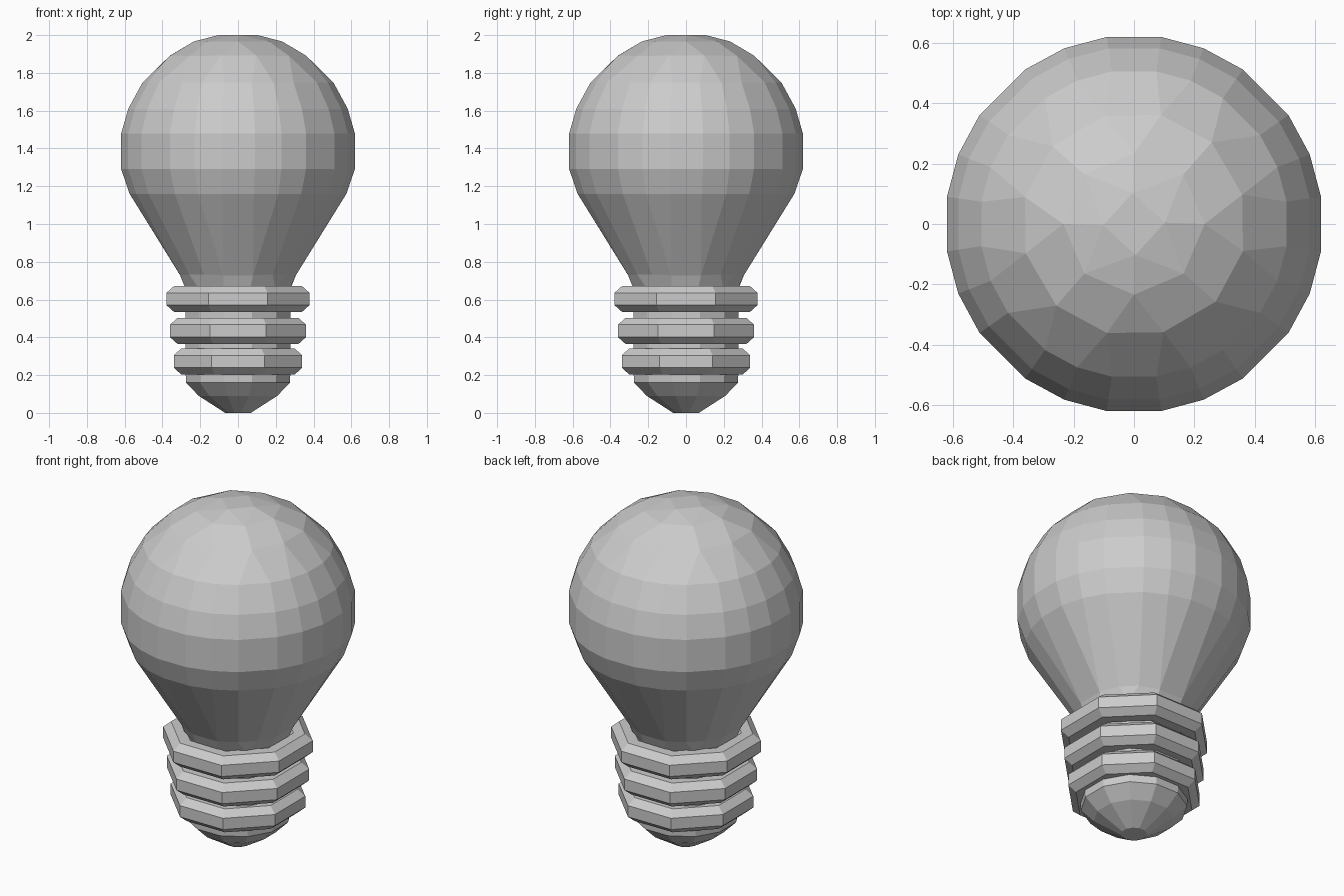
import bpy
import bmesh
from math import cos, sin, radians

if "Cube" in bpy.data.objects:
    bpy.data.objects.remove(bpy.data.objects["Cube"])


def make_object(name, bm):
    bmesh.ops.recalc_face_normals(bm, faces=bm.faces)
    mesh = bpy.data.meshes.new(name)
    bm.to_mesh(mesh)
    bm.free()
    obj = bpy.data.objects.new(name, mesh)
    bpy.context.collection.objects.link(obj)
    return obj


def lathe(name, profile, angles, closed_section=False):
    """Revolve (radius, z) points through the given angles in degrees."""
    bm = bmesh.new()
    rows = [[bm.verts.new((r * cos(radians(a)), r * sin(radians(a)), z))
             for a in angles] for r, z in profile]
    pairs = list(zip(rows, rows[1:]))
    if closed_section:
        pairs.append((rows[-1], rows[0]))
    else:
        bm.faces.new(rows[0])
        bm.faces.new(rows[-1])
    n = len(angles)
    for low, high in pairs:
        for i in range(n):
            j = (i + 1) % n
            bm.faces.new((low[i], low[j], high[j], high[i]))
    return make_object(name, bm)


# Glass bulb: faceted globe tapering to the neck, irregularly reduced facets
bulb_angles = [q + a for q in (0, 90, 180, 270)
               for a in (-35.2, -21.6, -8.3, 8.3, 21.6, 35.2)]
bulb_profile = [(0.285, 0.66), (0.315, 0.73), (0.40, 0.87), (0.58, 1.16),
                (0.625, 1.29), (0.625, 1.48), (0.587, 1.61), (0.51, 1.75),
                (0.37, 1.89), (0.23, 1.965), (0.095, 2.0)]
bulb = lathe("glass_bulb", bulb_profile, bulb_angles)
reduce = bulb.modifiers.new("facets", 'DECIMATE')
reduce.ratio = 0.65

# Base core with the pointed contact at the bottom
core_angles = [15 + 30 * i for i in range(12)]
lathe("base_core", [(0.07, 0.0), (0.215, 0.09), (0.285, 0.16),
                    (0.287, 0.21), (0.287, 0.70)], core_angles)

# Three octagonal screw rings with chamfered section
ring_angles = [22.5 + 45 * i for i in range(8)]
for name, flat_radius, z in (("lower_ring", 0.34, 0.272),
                             ("middle_ring", 0.36, 0.434),
                             ("upper_ring", 0.378, 0.603)):
    h, s, c = 0.069, 0.033, 0.04
    outer, inner = flat_radius, flat_radius - 0.138
    section = [(outer, z - s), (outer, z + s), (outer - c, z + h),
               (inner + c, z + h), (inner, z + s), (inner, z - s),
               (inner + c, z - h), (outer - c, z - h)]
    k = 1 / cos(radians(22.5))
    lathe(name, [(r * k, zz) for r, zz in section], ring_angles, True)
